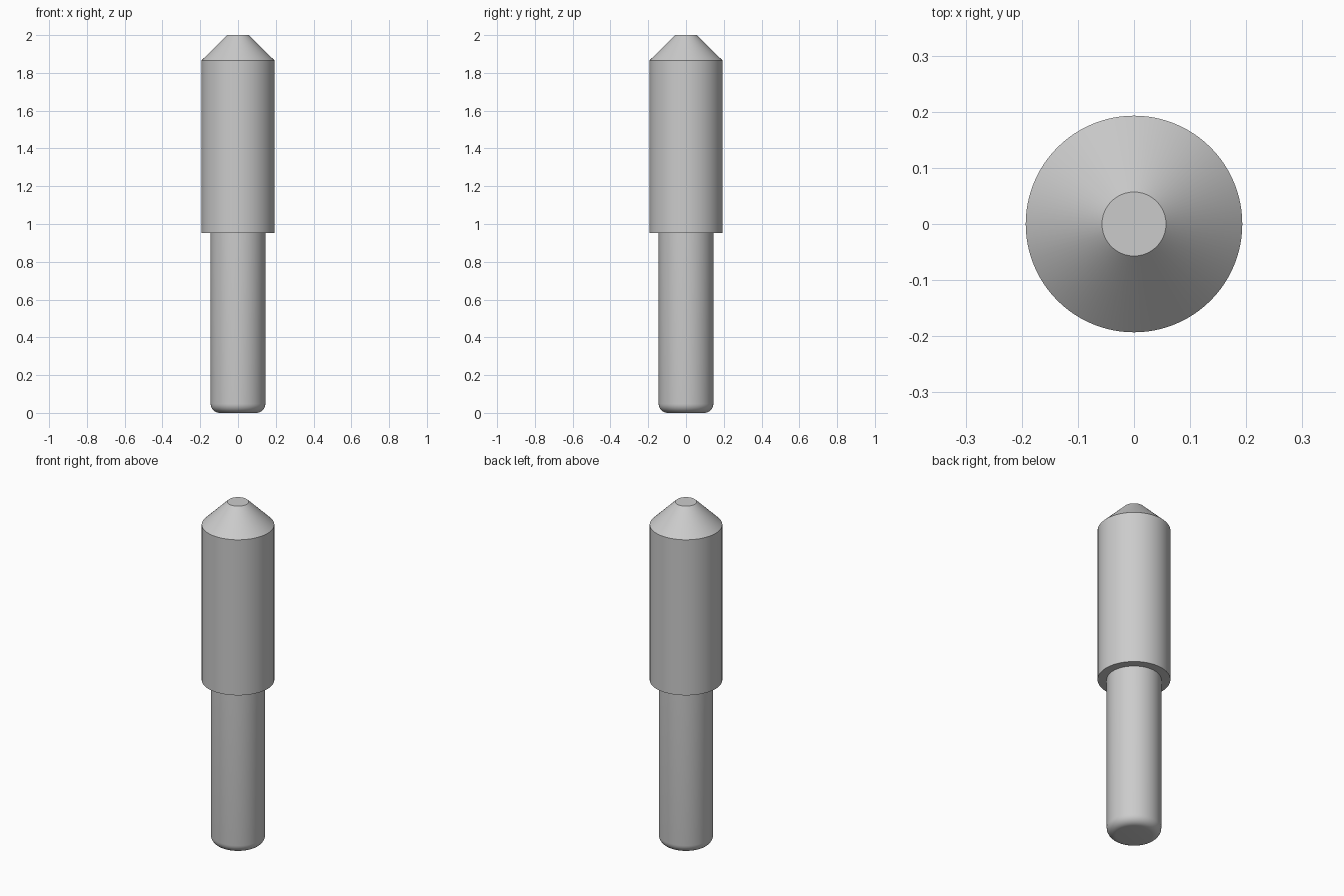
import bpy, bmesh
from math import sin, cos, pi, radians

if "Cube" in bpy.data.objects:
    bpy.data.objects.remove(bpy.data.objects["Cube"])

SEGMENTS = 96
SHANK_R, BODY_R, TIP_R = 0.145, 0.193, 0.057
SHOULDER_Z, CONE_Z, TOP_Z = 0.953, 1.866, 2.0
FILLET, FILLET_STEPS = 0.048, 8

# Half profile (radius, height) from the bottom centre to the top centre
profile = [(0, 0)]
for i in range(FILLET_STEPS + 1):
    a = pi / 2 * i / FILLET_STEPS
    profile.append((SHANK_R - FILLET + FILLET * sin(a), FILLET - FILLET * cos(a)))
profile += [(SHANK_R, SHOULDER_Z), (BODY_R, SHOULDER_Z), (BODY_R, CONE_Z),
            (TIP_R, TOP_Z), (0, TOP_Z)]

# Stepped locating pin: revolve the profile around z
bm = bmesh.new()
verts = [bm.verts.new((r, 0, z)) for r, z in profile]
edges = [bm.edges.new(pair) for pair in zip(verts, verts[1:])]
bmesh.ops.spin(bm, geom=verts + edges, cent=(0, 0, 0), axis=(0, 0, 1),
               angle=2 * pi, steps=SEGMENTS, use_duplicate=False)
bmesh.ops.remove_doubles(bm, verts=bm.verts, dist=1e-5)
bmesh.ops.recalc_face_normals(bm, faces=bm.faces)

mesh = bpy.data.meshes.new("stepped_pin")
bm.to_mesh(mesh)
bm.free()
pin = bpy.data.objects.new("stepped_pin", mesh)
bpy.context.collection.objects.link(pin)

# Smooth round surfaces, crisp shoulder and cone edges
bpy.context.view_layer.objects.active = pin
pin.select_set(True)
bpy.ops.object.shade_smooth_by_angle(angle=radians(30))
